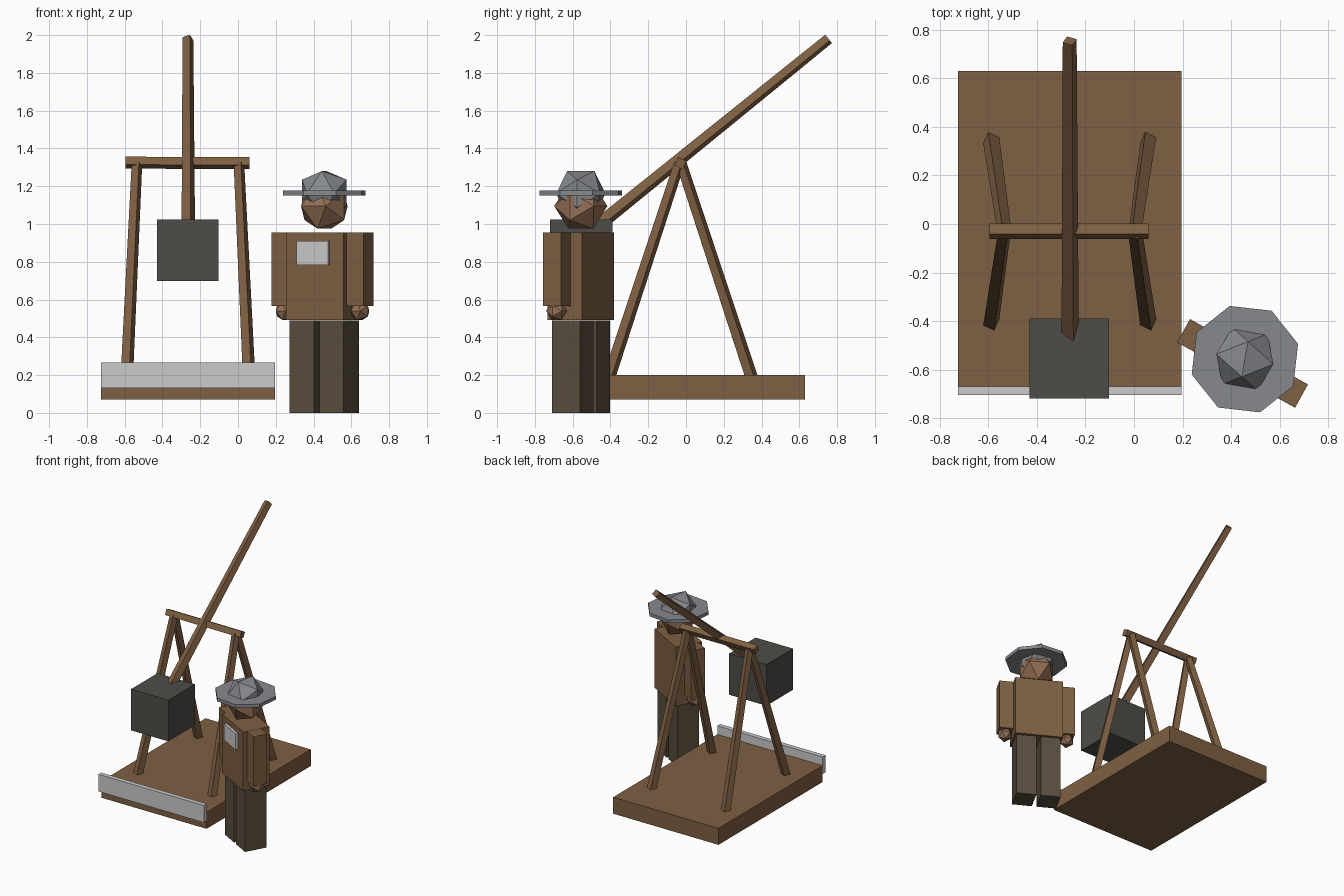
import bpy, bmesh, math
from mathutils import Matrix, Vector

if "Cube" in bpy.data.objects:
    bpy.data.objects.remove(bpy.data.objects["Cube"])


def material(name, rgb):
    m = bpy.data.materials.new(name)
    m.diffuse_color = (*rgb, 1)
    m.use_nodes = True
    m.node_tree.nodes["Principled BSDF"].inputs["Base Color"].default_value = m.diffuse_color
    return m


wood = material("brown_wood", (0.21, 0.115, 0.055))
dark_cloth = material("dark_cloth", (0.10, 0.075, 0.048))
dark_stone = material("dark_stone", (0.075, 0.073, 0.066))
skin = material("skin", (0.30, 0.16, 0.09))
hat_grey = material("hat_grey", (0.24, 0.25, 0.27))


def finish(name, bm, mat, matrix=Matrix()):
    bmesh.ops.transform(bm, matrix=matrix, verts=bm.verts)
    bmesh.ops.recalc_face_normals(bm, faces=bm.faces)
    me = bpy.data.meshes.new(name)
    bm.to_mesh(me)
    bm.free()
    if mat:
        me.materials.append(mat)
    ob = bpy.data.objects.new(name, me)
    bpy.context.collection.objects.link(ob)
    return ob


def box(name, center, size, mat=None, frame=Matrix()):
    bm = bmesh.new()
    bmesh.ops.create_cube(bm, size=1)
    m = Matrix.Translation(center) @ Matrix.Diagonal((*size, 1))
    return finish(name, bm, mat, frame @ m)


def beam(name, p0, p1, w0, w1, face_normal, mat):
    """Square tapered beam between two points; face_normal sets its roll."""
    p0, p1 = Vector(p0), Vector(p1)
    axis = (p1 - p0).normalized()
    u = Vector(face_normal)
    u = (u - axis * u.dot(axis)).normalized()
    v = axis.cross(u)
    bm = bmesh.new()
    bmesh.ops.create_cube(bm, size=1)
    for vert in bm.verts:
        t = vert.co.z + 0.5
        w = w0 + (w1 - w0) * t
        vert.co = p0.lerp(p1, t) + (u * vert.co.x + v * vert.co.y) * w
    return finish(name, bm, mat)


def ball(name, center, r, mat, frame, turn=0):
    """Twenty-sided ball standing on an edge."""
    g = (1 + 5 ** 0.5) / 2
    k = r / math.hypot(1, g)
    bm = bmesh.new()
    for a in (-k, k):
        for b in (-k * g, k * g):
            for co in ((0, a, b), (a, b, 0), (b, 0, a)):
                bm.verts.new(co)
    bmesh.ops.convex_hull(bm, input=bm.verts)
    m = Matrix.Translation(center) @ Matrix.Rotation(math.radians(turn), 4, 'Z')
    return finish(name, bm, mat, frame @ m)


# Platform with a front board
box("platform", (-0.265, -0.02, 0.135), (0.92, 1.30, 0.13), wood)
box("front_board", (-0.265, -0.687, 0.20), (0.92, 0.036, 0.135))

# Two A-shaped supports
for side, sx in (("left", -1), ("right", 1)):
    for end, sy in (("front", -1), ("back", 1)):
        foot = (-0.265 + sx * 0.327, -0.03 + sy * 0.40, 0.12)
        top = (-0.265 + sx * 0.27, -0.03 + sy * 0.005, 1.32)
        beam(f"{side}_{end}_support", foot, top, 0.05, 0.042,
             (-0.4, -0.9, 0), wood)

# Axle and throwing arm
beam("axle", (-0.595, -0.03, 1.325), (0.06, -0.03, 1.322), 0.047, 0.047,
     (0, 0.45, 0.9), wood)
a = math.radians(25)
beam("throwing_arm", (-0.263, -0.52, 0.949), (-0.265, 0.755, 1.98), 0.054, 0.043,
     (-math.sin(a), -0.62 * math.cos(a), 0.78 * math.cos(a)), wood)

# Counterweight
box("counterweight", (-0.267, -0.555, 0.862), (0.326, 0.33, 0.325), dark_stone)

# Operator standing beside, turned toward the machine
man = Matrix.Translation((0.457, -0.557, 0)) @ Matrix.Rotation(math.radians(-29), 4, 'Z')
box("torso", (0, 0, 0.723), (0.35, 0.21, 0.465), wood, man)
box("chest_plate", (-0.005, -0.112, 0.847), (0.19, 0.025, 0.128), None, man)
for side, s in (("left", -1), ("right", 1)):
    box(f"{side}_leg", (s * 0.09, 0, 0.245), (0.147, 0.17, 0.49), dark_cloth, man)
    box(f"{side}_arm", (s * 0.227, -0.02, 0.76), (0.102, 0.11, 0.39), wood, man)
    ball(f"{side}_hand", (s * 0.227, -0.02, 0.54), 0.056, skin, man)
ball("head", (0, 0, 1.095), 0.141, skin, man)

# Hat with eight-sided brim
bm = bmesh.new()
bmesh.ops.create_cone(bm, cap_ends=True, segments=8, radius1=0.228,
                      radius2=0.228, depth=0.026)
finish("hat_brim", bm, hat_grey, man @ Matrix.Translation((0, 0, 1.164)))
ball("hat_crown", (0, 0, 1.161), 0.14, hat_grey, man, turn=19)
